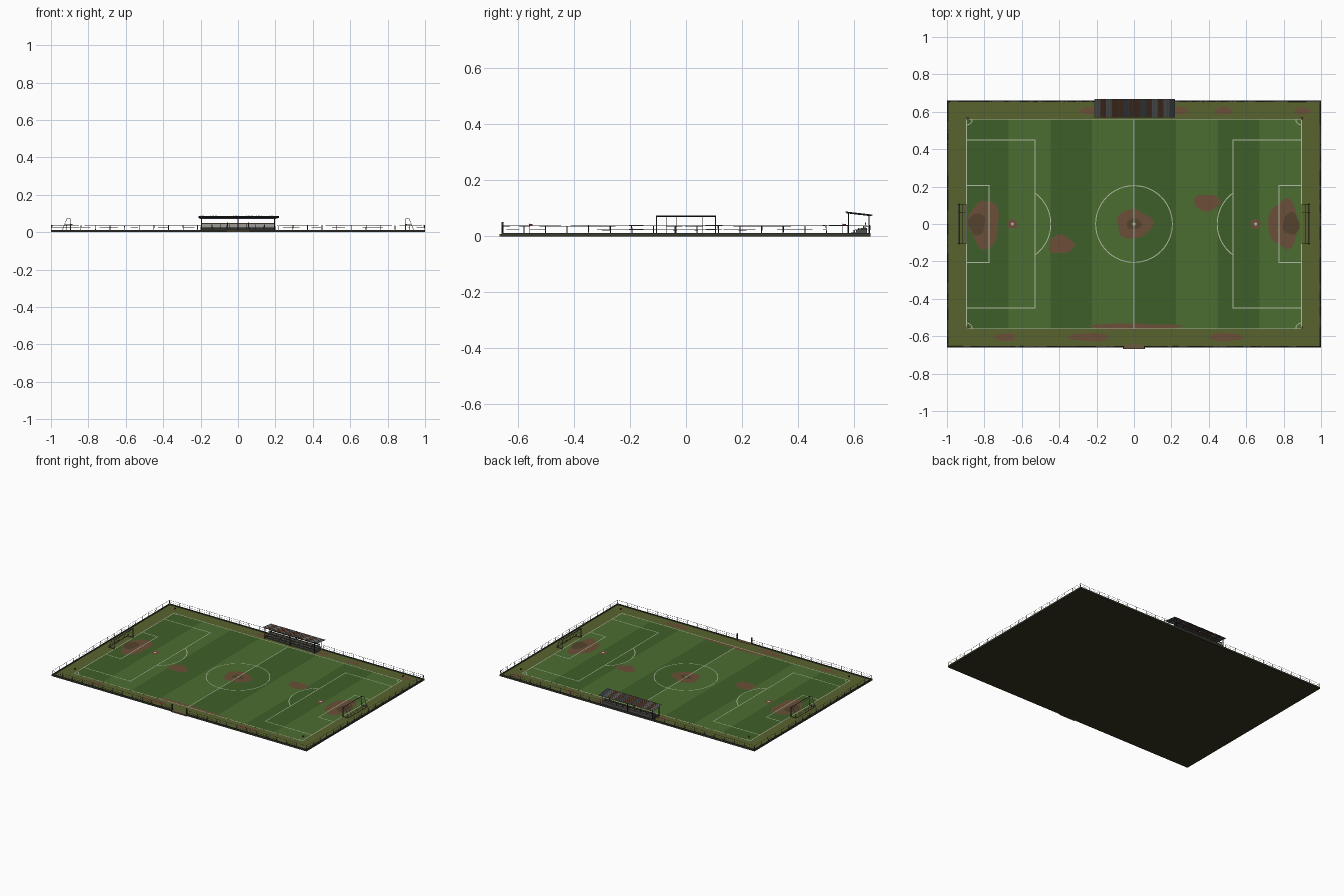
import bpy, bmesh, math, random
from mathutils import Vector

if "Cube" in bpy.data.objects:
    bpy.data.objects.remove(bpy.data.objects["Cube"])

random.seed(4)
mats = {}


def material(hexcol):
    if hexcol not in mats:
        m = bpy.data.materials.new("colour_" + hexcol)
        rgb = [int(hexcol[i:i + 2], 16) / 255 for i in (0, 2, 4)]
        m.diffuse_color = [((c + 0.055) / 1.055) ** 2.4 for c in rgb] + [1]
        m.use_nodes = True
        m.node_tree.nodes["Principled BSDF"].inputs["Base Color"].default_value = m.diffuse_color
        mats[hexcol] = m
    return mats[hexcol]


class Part:
    def __init__(self, name, colour):
        self.name, self.colour, self.bm = name, colour, bmesh.new()

    def face(self, pts):
        self.bm.faces.new([self.bm.verts.new(p) for p in pts])

    def box(self, x0, x1, y0, y1, z0, z1):
        r = bmesh.ops.create_cube(self.bm, size=1)
        for v in r["verts"]:
            v.co = (x0 + (v.co.x + .5) * (x1 - x0), y0 + (v.co.y + .5) * (y1 - y0),
                    z0 + (v.co.z + .5) * (z1 - z0))

    def rod(self, a, b, r, n=6):
        a, b = Vector(a), Vector(b)
        d = b - a
        res = bmesh.ops.create_cone(self.bm, cap_ends=True, segments=n, radius1=r, radius2=r, depth=d.length)
        q = Vector((0, 0, 1)).rotation_difference(d)
        for v in res["verts"]:
            v.co = q @ v.co + (a + b) / 2

    def blob(self, x, y, rx, ry, z, n=28, rough=.08):
        p1, p2 = random.uniform(0, 6), random.uniform(0, 6)
        pts = []
        for i in range(n):
            t = math.tau * i / n
            k = 1 + rough * (math.sin(3 * t + p1) + .6 * math.sin(5 * t + p2))
            pts.append((x + rx * k * math.cos(t), y + ry * k * math.sin(t), z))
        self.face(pts)

    def arc(self, x, y, r, w, a0, a1, z, n=24):
        for i in range(n):
            s, t = (a0 + (a1 - a0) * k / n for k in (i, i + 1))
            self.face([(x + q * math.cos(a), y + q * math.sin(a), z) for q, a in
                       ((r - w / 2, s), (r + w / 2, s), (r + w / 2, t), (r - w / 2, t))])

    def done(self):
        me = bpy.data.meshes.new(self.name)
        self.bm.to_mesh(me)
        self.bm.free()
        ob = bpy.data.objects.new(self.name, me)
        bpy.context.collection.objects.link(ob)
        me.materials.append(material(self.colour))
        return ob


X, Y = 1.0, 0.66          # plot half size
PX, PY = 0.895, 0.56      # pitch half size
ZP, ZD, ZL = 0.0075, 0.0080, 0.0086

# Earth base, verge and kerb
p = Part("earth_base", "34351f"); p.box(-X, X, -Y, Y, 0, .005); p.done()
p = Part("verge_grass", "59632f"); p.box(-X + .006, X - .006, -Y + .006, Y - .006, .005, .007); p.done()
p = Part("kerb", "3b3c38")
for s in (-1, 1):
    p.box(*sorted((s * X, s * (X - .008))), -Y, Y, .004, .012)
    p.box(*sorted((s * .06, s * (X - .008))), -Y, -Y + .008, .004, .012)
p.box(-X + .008, X - .008, Y - .008, Y, .004, .012)
p.done()

# Mown stripes
w = PX / 4
for name, col, k in (("dark_stripes", "3f5f29", 0), ("light_stripes", "4b6d31", 1)):
    p = Part(name, col)
    for i in range(k, 8, 2):
        p.box(-PX + i * w, -PX + (i + 1) * w, -PY, PY, .006, ZP)
    p.done()

# Worn earth patches
p = Part("worn_patches", "6b5038")
for x, y, rx, ry in ((0, 0, .095, .078), (-.39, -.11, .068, .05), (.39, .115, .07, .045),
                     (-.8, 0, .08, .13), (.8, 0, .08, .13), (-.65, 0, .028, .026), (.65, 0, .028, .026),
                     (0, -.548, .25, .016), (-.69, -.605, .058, .02), (-.24, -.605, .11, .022),
                     (.49, -.605, .09, .022), (-.24, .605, .05, .02), (.24, .605, .05, .02),
                     (.48, .605, .05, .02), (.9, .605, .045, .018)):
    p.blob(x, y, rx, ry, ZD)
p.done()
p = Part("bare_mud", "55422d")
for x, rx, ry in ((0, .04, .03), (-.84, .045, .06), (.84, .045, .06)):
    p.blob(x, 0, rx, ry, ZD + .0003, 16)
p.done()

# Painted lines
p = Part("pitch_lines", "b4bda5")
LW = .005


def line(x0, y0, x1, y1):
    x0, x1 = sorted((x0, x1))
    y0, y1 = sorted((y0, y1))
    h = LW / 2
    p.face([(x0 - h, y0 - h, ZL), (x1 + h, y0 - h, ZL), (x1 + h, y1 + h, ZL), (x0 - h, y1 + h, ZL)])


line(0, -PY, 0, PY)
p.arc(0, 0, .205, LW, 0, math.tau, ZL, 64)
p.blob(0, 0, .009, .009, ZL, 12, 0)
for s in (-1, 1):
    line(-PX, s * PY, PX, s * PY)
    line(s * PX, -PY, s * PX, PY)
    for bx, by in ((.53, .45), (.775, .205)):
        line(s * bx, -by, s * bx, by)
        for t in (-1, 1):
            line(s * bx, t * by, s * PX, t * by)
    p.blob(s * .65, 0, .008, .008, ZL, 12, 0)
    mid = math.pi if s > 0 else 0
    p.arc(s * .65, 0, .205, LW, mid - .945, mid + .945, ZL)
    for t in (-1, 1):
        a = math.atan2(-t, -s)
        p.arc(s * PX, t * PY, .03, LW, a - math.pi / 4, a + math.pi / 4, ZL, 8)
p.done()

# Goals: frame, stays and sagging net cords
frame, net = Part("goal_frames", "55584f"), Part("goal_nets", "6b6e68")
for s in (-1, 1):
    fx, tx, bx, g, h = s * .897, s * .915, s * .94, .105, .072
    frame.rod((fx, -g, h), (fx, g, h), .0022)
    frame.rod((bx, -g, .009), (bx, g, .009), .0014)
    for t in (-1, 1):
        y = t * g
        frame.rod((fx, y, .006), (fx, y, h + .002), .0022)
        frame.rod((fx, y, h), (tx, y, h), .0014)
        frame.rod((tx, y, h), (bx, y, .008), .0014)
        frame.rod((fx, y, .009), (bx, y, .009), .0014)
        net.rod((fx, y, .04), (s * .927, y, .04), .0005, 4)
    for y in (-.07, -.035, 0, .06):
        net.rod((fx, y, h), (tx, y, h), .0006, 4)
        net.rod((tx, y, h), (bx, y, .009), .0006, 4)
    for k in (0, .5, .78):
        xx, zz = tx + (bx - tx) * k, h + (.009 - h) * k
        net.rod((xx, -g, zz), (xx, g, zz), .0006, 4)
frame.done(); net.done()

# Corner flags
poles, flags = Part("corner_poles", "8a8a80"), Part("corner_flags", "8a4030")
for s in (-1, 1):
    for t in (-1, 1):
        x, y = s * PX, t * PY
        poles.rod((x, y, .006), (x, y, .045), .001)
        flags.box(x - .0005, x + .009, y, y + .012, .036, .044)
poles.done(); flags.done()

# Perimeter fence with leaning posts and thin rails
posts, rails = Part("fence_posts", "4b4d48"), Part("fence_rails", "63665f")
E = .004


def fence(a, b):
    a, b = Vector(a), Vector(b)
    n = max(1, round((b - a).length / .075))
    tops = []
    for i in range(n + 1):
        q = a.lerp(b, i / n)
        top = q + Vector((random.uniform(-.002, .002), random.uniform(-.002, .002), random.uniform(.036, .039)))
        posts.rod(q + Vector((0, 0, .006)), top, .0016)
        tops.append(top)
    for c, d in zip(tops, tops[1:]):
        rails.rod(c, d, .0009, 4)
        if random.random() < .85:
            drop = Vector((0, 0, .014))
            rails.rod(c - drop, d - drop, .0006, 4)


for s in (-1, 1):
    fence((s * .06, -Y + E, 0), (s * (X - E), -Y + E, 0))
    fence((s * (X - E), -Y + E, 0), (s * (X - E), Y - E, 0))
    fence((s * .215, Y - E, 0), (s * (X - E), Y - E, 0))
posts.done(); rails.done()

# Gateway
p = Part("gate_posts", "3a3a36")
for s in (-1, 1):
    p.box(s * .057 - .003, s * .057 + .003, -Y + .001, -Y + .007, 0, .052)
p.done()
p = Part("gate_ramp", "6b5a3c"); p.box(-.06, .06, -.667, -.645, 0, .0085); p.done()

# Stand: concrete tiers, plank benches
tiers, planks, legs = (Part("stand_tiers", "4f504b"), Part("bench_planks", "57503f"), Part("bench_legs", "383a38"))
for i in range(3):
    y, z = .59 + i * .017, .014 + i * .008
    tiers.box(-.2, .2, y, .647, .006 if i == 0 else z - .008, z)
    for dy in (.007, .0115):
        planks.box(-.195, .195, y + dy, y + dy + .0035, z + .007, z + .0085)
    for k in range(9):
        x = -.19 + k * .0475
        legs.box(x - .001, x + .001, y + .008, y + .014, z, z + .007)
planks.box(-.195, .195, .64, .6415, .042, .05)
for k in range(9):
    x = -.19 + k * .0475
    legs.box(x - .001, x + .001, .6415, .643, .03, .05)
tiers.done(); planks.done(); legs.done()

# Stand roof frame
p = Part("roof_frame", "34363a")
zf = lambda y: .086 - (y - .572) * .115
for x in (-.195, 0, .195):
    p.box(x - .002, x + .002, .579, .583, .006, zf(.58) - .001)
    p.box(x - .002, x + .002, .652, .656, .006, zf(.654) - .001)
    p.rod((x, .573, zf(.573) - .002), (x, .663, zf(.663) - .002), .0018, 4)
for y in (.581, .617, .654):
    p.box(-.205, .205, y - .0015, y + .0015, zf(y) - .005, zf(y) - .001)
p.done()

# Corrugated roof sheets in faded grey, steel and rust
cols = ("767a7b", "6a4a38", "565c60")
sheets = [Part(n, c) for n, c in zip(("grey_roof_sheets", "rusty_roof_sheets", "steel_roof_sheets"), cols)]
order = (0, 1, 0, 1, 1, 2, 1, 1, 2, 1, 0, 1, 0, 2)
sw = .43 / len(order)
for i, k in enumerate(order):
    x0 = -.21 + i * sw
    lift = random.uniform(0, .0008)
    for j in range(8):
        xs = [x0 + sw * (j + d) / 8 for d in (0, 1)]
        zs = [lift + (.0018 if (j + d) % 2 else 0) for d in (0, 1)]
        sheets[k].face([(xs[0], .57, zf(.57) + zs[0]), (xs[1], .57, zf(.57) + zs[1]),
                        (xs[1], .667, zf(.667) + zs[1]), (xs[0], .667, zf(.667) + zs[0])])
for s in sheets:
    bmesh.ops.remove_doubles(s.bm, verts=s.bm.verts, dist=1e-5)
    s.done().modifiers.new("thickness", "SOLIDIFY").thickness = .0008
